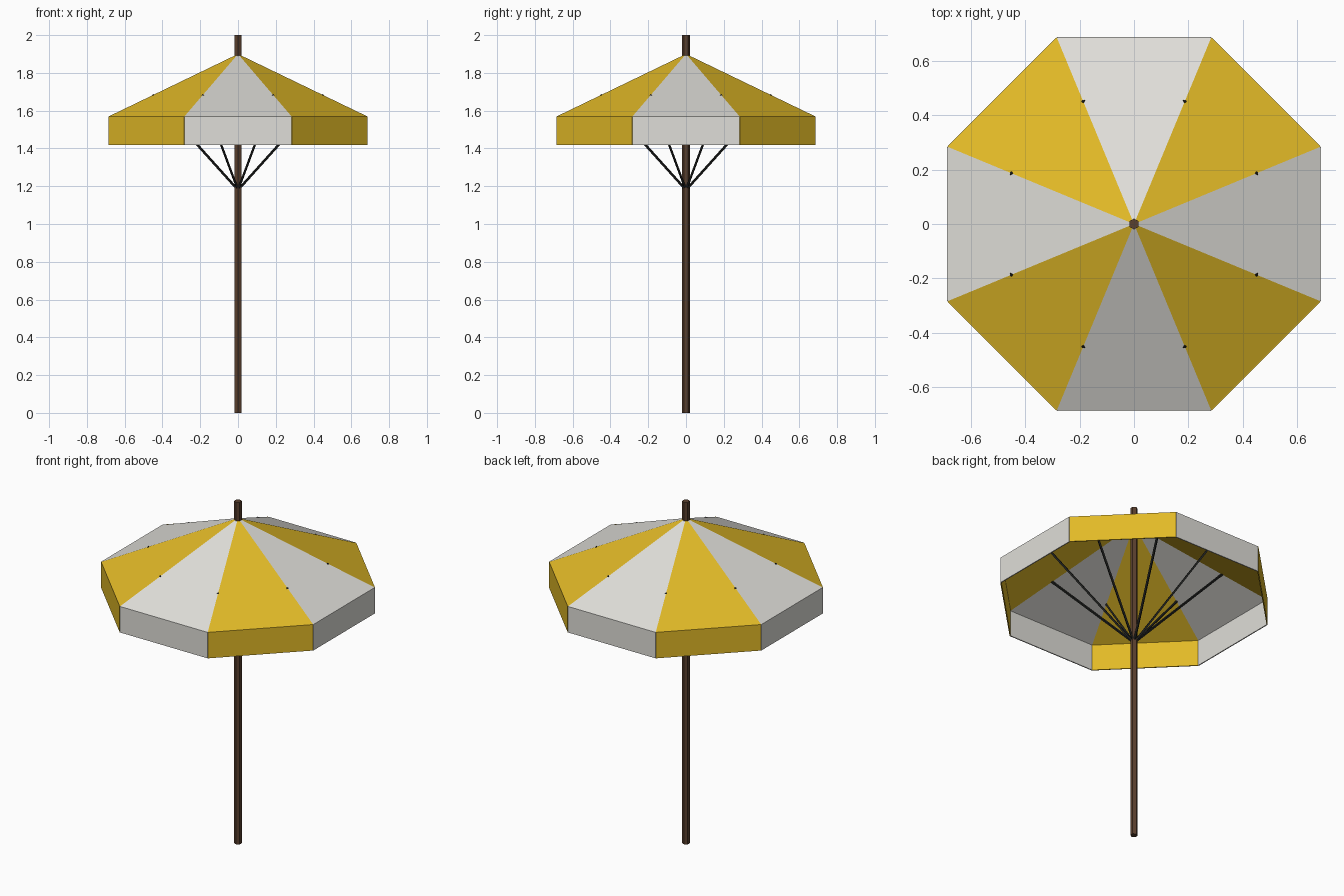
import bpy, bmesh, math
from mathutils import Vector, Matrix

if "Cube" in bpy.data.objects:
    bpy.data.objects.remove(bpy.data.objects["Cube"])

SIDES, RIM_R, RIM_Z, APEX_Z, HEM_Z = 8, 0.74, 1.57, 1.90, 1.418
APOTHEM = RIM_R * math.cos(math.pi / SIDES)
SIDE_LEN = 2 * RIM_R * math.sin(math.pi / SIDES)


def material(name, rgb):
    m = bpy.data.materials.new(name)
    m.diffuse_color = (*rgb, 1)
    m.use_nodes = True
    m.node_tree.nodes["Principled BSDF"].inputs["Base Color"].default_value = m.diffuse_color
    return m


white = material("off white fabric", (0.74, 0.73, 0.69))
yellow = material("yellow fabric", (0.76, 0.49, 0.02))
brown = material("brown wood", (0.10, 0.05, 0.027))
black = material("dark metal", (0.015, 0.016, 0.015))


def finish(bm, name, *mats):
    me = bpy.data.meshes.new(name)
    bm.to_mesh(me)
    bm.free()
    for m in mats:
        me.materials.append(m)
    ob = bpy.data.objects.new(name, me)
    bpy.context.collection.objects.link(ob)
    return ob


def rod(name, a, b, radius, sides, mat):
    a, b = Vector(a), Vector(b)
    d = b - a
    bm = bmesh.new()
    bmesh.ops.create_cone(bm, cap_ends=True, segments=sides, radius1=radius,
                          radius2=radius, depth=d.length)
    rot = d.to_track_quat('Z', 'Y').to_matrix().to_4x4()
    bm.transform(Matrix.Translation((a + b) / 2) @ rot)
    return finish(bm, name, mat)


# Pole
rod("pole", (0, 0, 0), (0, 0, 2), 0.02, 6, brown)

# Canopy: eight panels of alternating colour
bm = bmesh.new()
apex = bm.verts.new((0, 0, APEX_Z))
angles = [math.tau * (i - 0.5) / SIDES for i in range(SIDES)]
rim = [bm.verts.new((RIM_R * math.cos(t), RIM_R * math.sin(t), RIM_Z)) for t in angles]
for i in range(SIDES):
    f = bm.faces.new((apex, rim[i], rim[(i + 1) % SIDES]))
    f.material_index = i % 2
finish(bm, "canopy", white, yellow)

# Hanging valance panels and support ribs
for i in range(SIDES):
    bm = bmesh.new()
    bmesh.ops.create_cube(bm, size=1)
    bm.transform(Matrix.Rotation(math.tau * i / SIDES, 4, 'Z')
                 @ Matrix.Translation((APOTHEM, 0, (RIM_Z + HEM_Z) / 2))
                 @ Matrix.Diagonal((0.006, SIDE_LEN, RIM_Z - HEM_Z, 1)))
    finish(bm, f"valance_{i + 1}", yellow if i % 2 else white)

    t = angles[i]
    rod(f"rib_{i + 1}", (0, 0, 1.18),
        (0.49 * math.cos(t), 0.49 * math.sin(t), 1.683), 0.007, 4, black)
